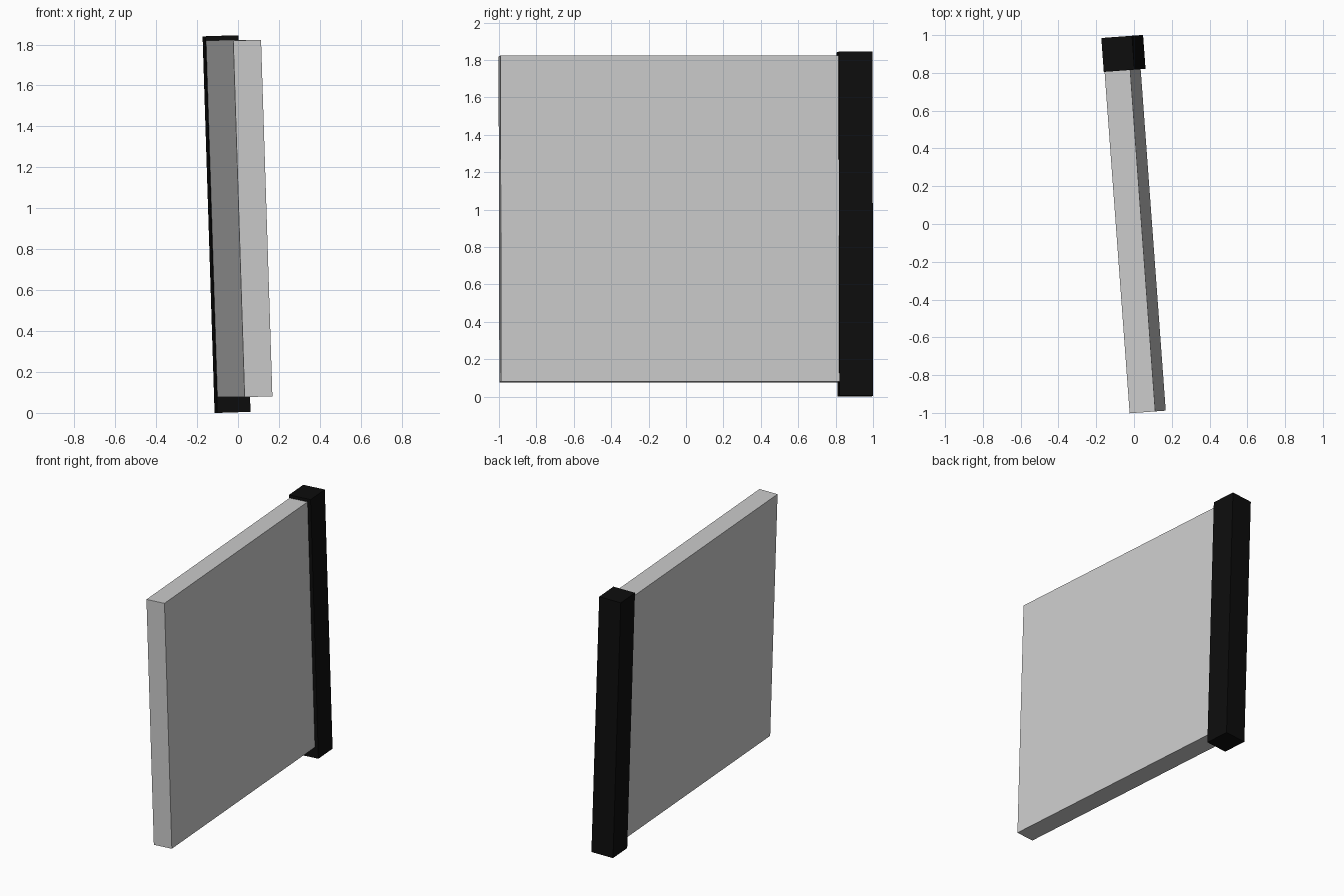
import bpy
from math import radians, sin, cos
from mathutils import Vector, Matrix

if "Cube" in bpy.data.objects:
    bpy.data.objects.remove(bpy.data.objects["Cube"])

YAW, TILT = radians(4.2), radians(-1.83)
LEAN = Matrix.Rotation(YAW, 4, 'Z') @ Matrix.Rotation(TILT, 4, 'Y')


def leaning_box(name, centre, size):
    bpy.ops.mesh.primitive_cube_add(size=1)
    ob = bpy.context.object
    ob.name = name
    ob.data.transform(Matrix.Diagonal((*size, 1)))
    ob.matrix_world = Matrix.Translation(centre) @ LEAN
    return ob


# Flat slab, running back from its front edge into the post face
length = 1.815
along = Vector((-sin(YAW), cos(YAW), 0))
front_edge = Vector((0.0725, -0.995, 0.95))
leaning_box("door_panel", front_edge + along * length / 2, (0.136, length, 1.743))

# Dark post at the rear edge
post = leaning_box("hinge_post", Vector((-0.056, 0.903, 0.9225)), (0.163, 0.18, 1.841))
black = bpy.data.materials.new("black")
black.diffuse_color = (0.004, 0.004, 0.004, 1)
black.use_nodes = True
black.node_tree.nodes["Principled BSDF"].inputs["Base Color"].default_value = black.diffuse_color
post.data.materials.append(black)
